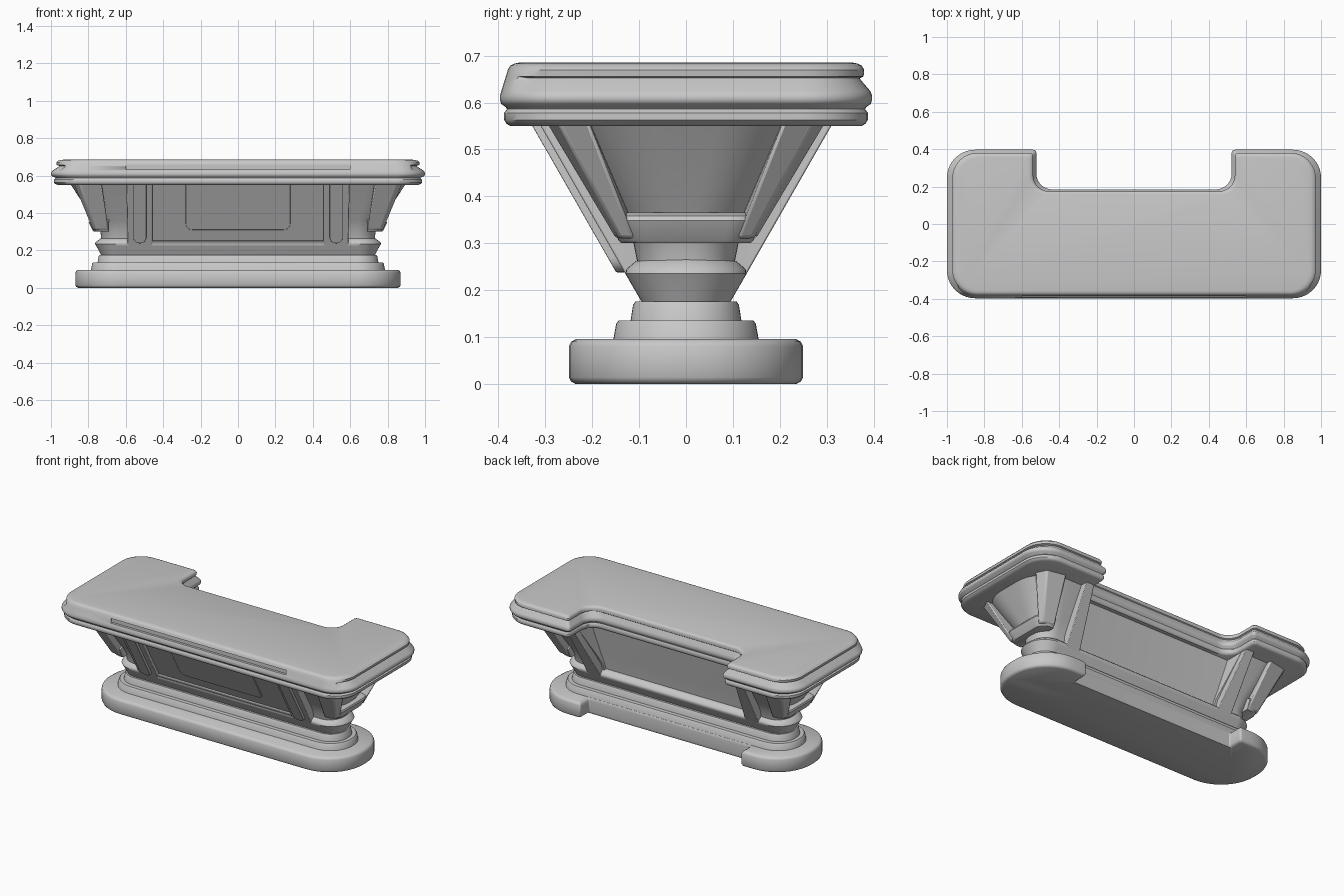
import bpy, bmesh, math
from mathutils import Vector

if "Cube" in bpy.data.objects:
    bpy.data.objects.remove(bpy.data.objects["Cube"])

mat = bpy.data.materials.new("grey")
mat.diffuse_color = (0.57, 0.575, 0.57, 1)
mat.use_nodes = True
mat.node_tree.nodes["Principled BSDF"].inputs["Base Color"].default_value = mat.diffuse_color


def fillet(pts, radii, n=7):
    """Round every corner of a 2D polygon with its own radius."""
    out = []
    for i, p in enumerate(pts):
        p = Vector(p)
        u = (Vector(pts[i - 1]) - p).normalized()
        v = (Vector(pts[(i + 1) % len(pts)]) - p).normalized()
        half, r = u.angle(v) / 2, radii[i]
        t = r / math.tan(half)
        c = p + (u + v).normalized() * r / math.sin(half)
        s, e, w = p + u * t - c, p + v * t - c, math.pi - 2 * half
        for k in range(n + 1):
            f = k / n
            out.append(c + (s * math.sin((1 - f) * w) + e * math.sin(f * w)) / math.sin(w))
    return out


def make(name, verts, faces, bevel=0):
    bm = bmesh.new()
    vs = [bm.verts.new(v) for v in verts]
    for f in faces:
        bm.faces.new([vs[i] for i in f])
    bmesh.ops.recalc_face_normals(bm, faces=bm.faces)
    me = bpy.data.meshes.new(name)
    bm.to_mesh(me)
    bm.free()
    me.shade_smooth()
    me.set_sharp_from_angle(angle=math.radians(40))
    me.materials.append(mat)
    ob = bpy.data.objects.new(name, me)
    bpy.context.collection.objects.link(ob)
    if bevel:
        m = ob.modifiers.new("soft_edges", 'BEVEL')
        m.width, m.segments, m.limit_method = bevel, 2, 'ANGLE'
        m.angle_limit = math.radians(40)
    return ob


def loft(name, rings, bevel=0):
    """Join rings of equal point count, with caps at both ends."""
    n = len(rings[0])
    verts = [p for r in rings for p in r]
    faces = [(j * n + i, j * n + (i + 1) % n, (j + 1) * n + (i + 1) % n, (j + 1) * n + i)
             for j in range(len(rings) - 1) for i in range(n)]
    faces += [list(range(n))[::-1], list(range(len(verts) - n, len(verts)))]
    return make(name, verts, faces, bevel)


def lift(pts, z):
    return [Vector((p[0], p[1], z)) for p in pts]


def rounded(hx, hy, r, z):
    return lift(fillet([(-hx, -hy), (hx, -hy), (hx, hy), (-hx, hy)], [r] * 4, 12), z)


def notched(hx, hy, r, nx, ny, r_out, r_in, z):
    """Rounded rectangle with a notch in the back edge."""
    pts = [(-hx, -hy), (hx, -hy), (hx, hy), (nx, hy), (nx, ny), (-nx, ny), (-nx, hy), (-hx, hy)]
    return lift(fillet(pts, [r, r, r, r_out, r_in, r_in, r_out, r], 10), z)


def plate(name, pts, radii, side, out, thick, bevel=0.006):
    """Plate lying on the sloping front (-1) or back (1) of the body."""
    outline = fillet(pts, radii, 6)
    rings = []
    for o in (out - thick, out):
        rings.append([Vector((x, side * (0.095 + (z - 0.175) * 0.573 + o), z)) for x, z in outline])
    return loft(name, rings, bevel)


# Base, cut away at the back
loft("base", [notched(0.87 - d, 0.25 - d, 0.235 - d, 0.55 + d, 0.16 - d / 4, 0.012, 0.008, z)
              for z, d in [(0, .014), (.005, .005), (.014, 0), (.08, 0), (.09, .005), (.096, .016)]])

# Two stepped plinths
loft("lower_step", [rounded(x, y, y - .005, z) for x, y, z in
                    [(.787, .156, .09), (.78, .149, .128), (.774, .144, .135)]])
loft("upper_step", [rounded(x, y, y - .005, z) for x, y, z in
                    [(.752, .119, .13), (.745, .113, .168), (.74, .108, .176)]])

# Flared foot ring of the body
loft("foot_ring", [rounded(x, y, y - .005, z) for x, y, z in
                   [(.73, .093, .172), (.757, .122, .222), (.765, .129, .235),
                    (.76, .127, .245), (.737, .107, .262), (.73, .09, .266)]])

# Body core with flared round ends and a hollow back
loft("body_core", [notched(hx, hy, r, nx, ny, .003, .003, z) for hx, hy, r, nx, ny, z in
                   [(.73, .10, .09, .48, .085, .24), (.735, .112, .10, .49, .095, .30),
                    (.768, .145, .125, .505, .108, .36), (.90, .272, .20, .545, .15, .56)]])

# Front panels
plate("front_panel", [(-.47, .22), (.47, .22), (.47, .56), (-.47, .56)], [.01] * 4, -1, -.022, .06, 0)
plate("front_inset_panel", [(-.28, .31), (.28, .31), (.28, .56), (-.28, .56)],
      [.035, .035, .002, .002], -1, -.015, .03, .003)
plate("front_bottom_rail", [(-.5, .215), (.5, .215), (.5, .253), (-.5, .253)], [.005] * 4, -1, -.002, .05)

for s, tag in ((-1, "left"), (1, "right")):
    # Front and back posts and the front ribs
    plate("front_post_" + tag, [(s * .458, .22), (s * .59, .22), (s * .597, .56), (s * .458, .56)],
          [.004] * 4, -1, 0, .07)
    plate("front_rib_" + tag, [(s * .49, .238), (s * .56, .238), (s * .56, .56), (s * .49, .56)],
          [.032, .032, .002, .002], -1, .018, .04)
    plate("back_post_" + tag, [(s * .49, .215), (s * .585, .215), (s * .598, .56), (s * .545, .56)],
          [.004] * 4, 1, 0, .07)

    # Lip under each end panel
    rings = []
    for x, y, r, z in [(.77, .138, .06, .30), (.776, .144, .063, .306), (.797, .162, .07, .348),
                       (.793, .162, .07, .358), (.772, .146, .06, .366)]:
        rings.append(lift(fillet([(s * .69, -y), (s * x, -y), (s * x, y), (s * .69, y)],
                                 [.004, r, r, .004], 8), z))
    loft("end_lip_" + tag, rings)

    # Sloping side bars framing each end panel
    for t, end in ((-1, "front"), (1, "back")):
        low = [(.692, .10), (.778, .11), (.765, .142), (.692, .150)]
        high = [(.73, .20), (.882, .208), (.85, .275), (.73, .300)]
        rings = [lift([(s * x, t * y) for x, y in q], z) for q, z in ((low, .31), (high, .56))]
        loft(f"end_bar_{tag}_{end}", rings, .008)

# Table top with a banded edge and a notch at the back
profile = [(.55, .022), (.555, .014), (.563, .009), (.578, .009), (.586, .015), (.59, .013),
           (.597, .003), (.605, 0), (.615, 0), (.625, .004), (.648, .024), (.652, .026),
           (.656, .018), (.67, .017), (.679, .022), (.683, .03), (.685, .04)]
rings = [notched(1 - 1.7 * d, .397 - d, .15 - d, .522 + d, .185 - .6 * d, .018, .085, z)
         for z, d in profile]
# The groove stops at the front, where the edge is one plain slope
for j in range(9, 13):
    f = (profile[j][0] - profile[8][0]) / (profile[13][0] - profile[8][0])
    for i, p in enumerate(rings[j]):
        if p.y < -.34:
            rings[j][i] = rings[8][i].lerp(rings[13][i], f)
top = loft("table_top", rings)

# Long slot in the front edge
cutter = loft("slot_cutter", [lift([(-.6, -.45), (.6, -.45), (.6, -.377), (-.6, -.377)], z)
                              for z in (.633, .658)])
cutter.hide_render = True
cutter.display_type = 'WIRE'
m = top.modifiers.new("slot", 'BOOLEAN')
m.operation, m.object, m.solver = 'DIFFERENCE', cutter, 'EXACT'
